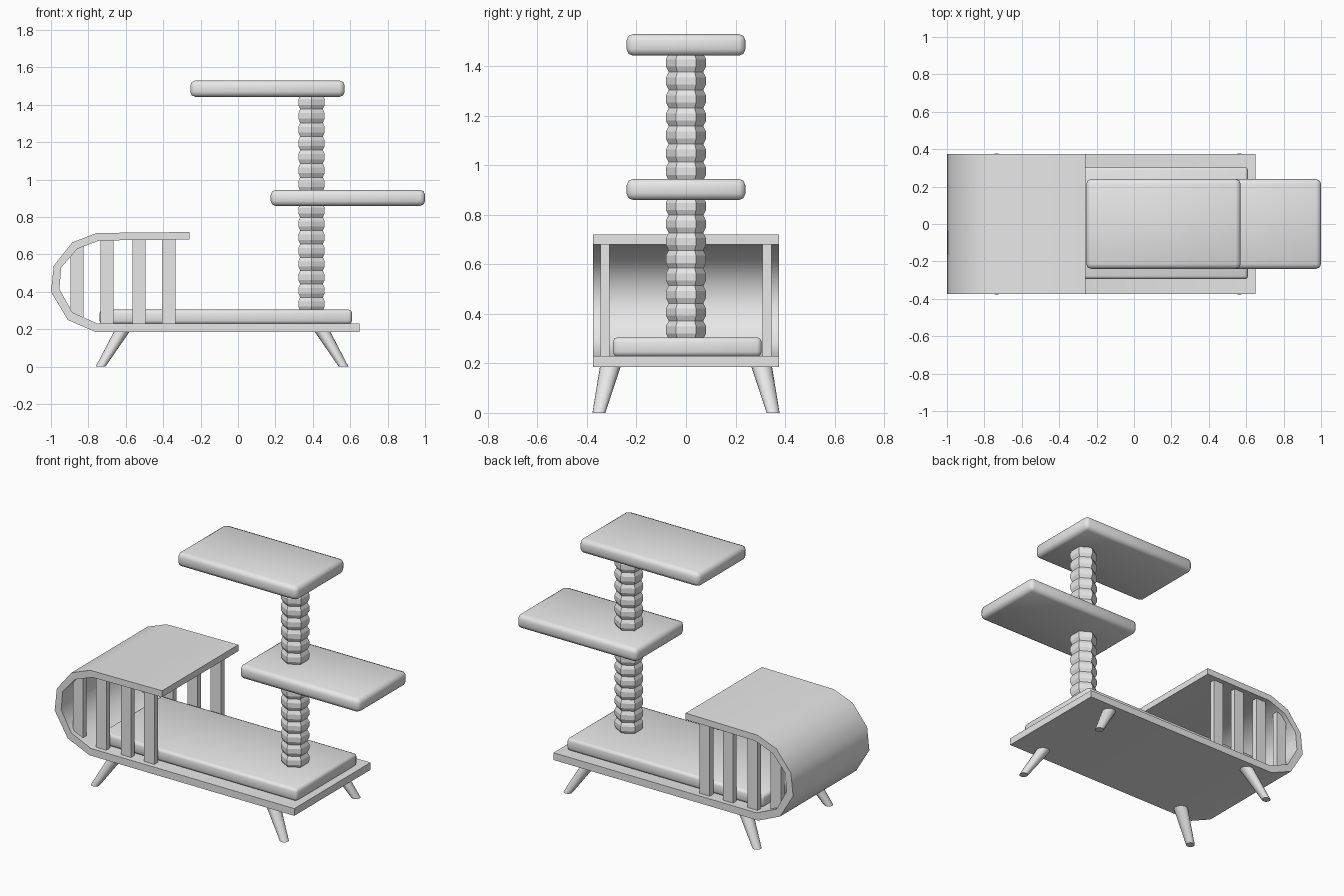
import bpy
import bmesh
from math import radians, cos, sin, tau

if "Cube" in bpy.data.objects:
    bpy.data.objects.remove(bpy.data.objects["Cube"], do_unlink=True)

# One plain colour for everything
GREY = (0.8, 0.8, 0.8, 1.0)
grey = bpy.data.materials.new("light_grey")
grey.use_nodes = True
grey.diffuse_color = GREY
grey.node_tree.nodes["Principled BSDF"].inputs["Base Color"].default_value = GREY


def finish(bm, name, smooth_angle=None):
    bmesh.ops.recalc_face_normals(bm, faces=bm.faces)
    mesh = bpy.data.meshes.new(name)
    bm.to_mesh(mesh)
    bm.free()
    mesh.materials.append(grey)
    obj = bpy.data.objects.new(name, mesh)
    bpy.context.collection.objects.link(obj)
    if smooth_angle:
        bpy.ops.object.select_all(action="DESELECT")
        obj.select_set(True)
        bpy.context.view_layer.objects.active = obj
        bpy.ops.object.shade_smooth_by_angle(angle=radians(smooth_angle))
    return obj


def box(name, xs, ys, zs, bevel=0.0):
    bm = bmesh.new()
    bmesh.ops.create_cube(bm, size=1)
    for v in bm.verts:
        v.co = [sum(r) / 2 + c * (r[1] - r[0]) for c, r in zip(v.co, (xs, ys, zs))]
    if bevel:
        bmesh.ops.bevel(bm, geom=bm.edges[:], offset=bevel, segments=2,
                        profile=0.5, affect="EDGES")
    return finish(bm, name, 80 if bevel else None)


def stacked_rings(name, rings, sides, phase=0.0, smooth_angle=None):
    """Loft horizontal rings given as (x, y, z, radius)."""
    bm = bmesh.new()
    loops = []
    for x, y, z, r in rings:
        angles = [phase + tau * i / sides for i in range(sides)]
        loops.append([bm.verts.new((x + r * cos(a), y + r * sin(a), z)) for a in angles])
    for low, high in zip(loops, loops[1:]):
        for i in range(sides):
            j = (i + 1) % sides
            bm.faces.new((low[i], low[j], high[j], high[i]))
    bm.faces.new(loops[0])
    bm.faces.new(loops[-1])
    return finish(bm, name, smooth_angle)


# Bent board: floor, rounded end and roof in one strip
outer = [(0.65, 0.185), (-0.76, 0.185), (-0.91, 0.25), (-1.0, 0.40),
         (-0.985, 0.54), (-0.885, 0.665), (-0.755, 0.715), (-0.26, 0.72)]
inner = [(-0.26, 0.68), (-0.74, 0.675), (-0.86, 0.63), (-0.945, 0.53),
         (-0.955, 0.415), (-0.885, 0.29), (-0.75, 0.23), (0.65, 0.23)]
bm = bmesh.new()
front = [bm.verts.new((x, -0.375, z)) for x, z in outer + inner]
back = [bm.verts.new((x, 0.375, z)) for x, z in outer + inner]
n, m = len(front), len(outer)
for i in range(n):
    j = (i + 1) % n
    bm.faces.new((front[i], front[j], back[j], back[i]))
for i in range(m - 1):
    for side in (front, back):
        bm.faces.new((side[i], side[i + 1], side[n - 2 - i], side[n - 1 - i]))
finish(bm, "bent_shell", 50)

# Slats on both sides of the den
for side, label in ((-1, "front"), (1, "back")):
    ys = sorted((side * 0.31, side * 0.345))
    for i, x in enumerate((-0.86, -0.70, -0.53, -0.37)):
        zs = (0.265, 0.645) if i == 0 else (0.225, 0.685)
        box(f"{label}_slat_{i + 1}", (x - 0.035, x + 0.035), ys, zs)

# Cushion and the two padded platforms
box("floor_cushion", (-0.74, 0.61), (-0.295, 0.305), (0.228, 0.305), 0.018)
box("middle_platform", (0.175, 1.0), (-0.24, 0.24), (0.86, 0.945), 0.026)
box("top_platform", (-0.255, 0.57), (-0.24, 0.24), (1.443, 1.53), 0.026)

# Rope-wrapped six-sided posts, ridged along their height
def rope_post(name, z0, z1, turns):
    pitch = (z1 - z0) / turns
    rings = []
    for i in range(turns):
        for t, r in ((0, 0.07), (0.3, 0.081), (0.7, 0.081)):
            rings.append((0.393, 0, z0 + pitch * (i + t), r))
    rings.append((0.393, 0, z1, 0.07))
    stacked_rings(name, rings, 6, radians(30))


rope_post("lower_post", 0.30, 0.87, 8)
rope_post("upper_post", 0.94, 1.45, 7)

# Splayed tapering legs
for sx, xname in ((-1, "right"), (1, "left")):
    for sy, yname in ((-1, "front"), (1, "back")):
        foot = (-0.085 + sx * 0.65, sy * 0.352, 0.0, 0.026)
        top = (-0.085 + sx * 0.535, sy * 0.305, 0.19, 0.042)
        stacked_rings(f"{yname}_{xname}_leg", (foot, top), 16, 0, 40)
